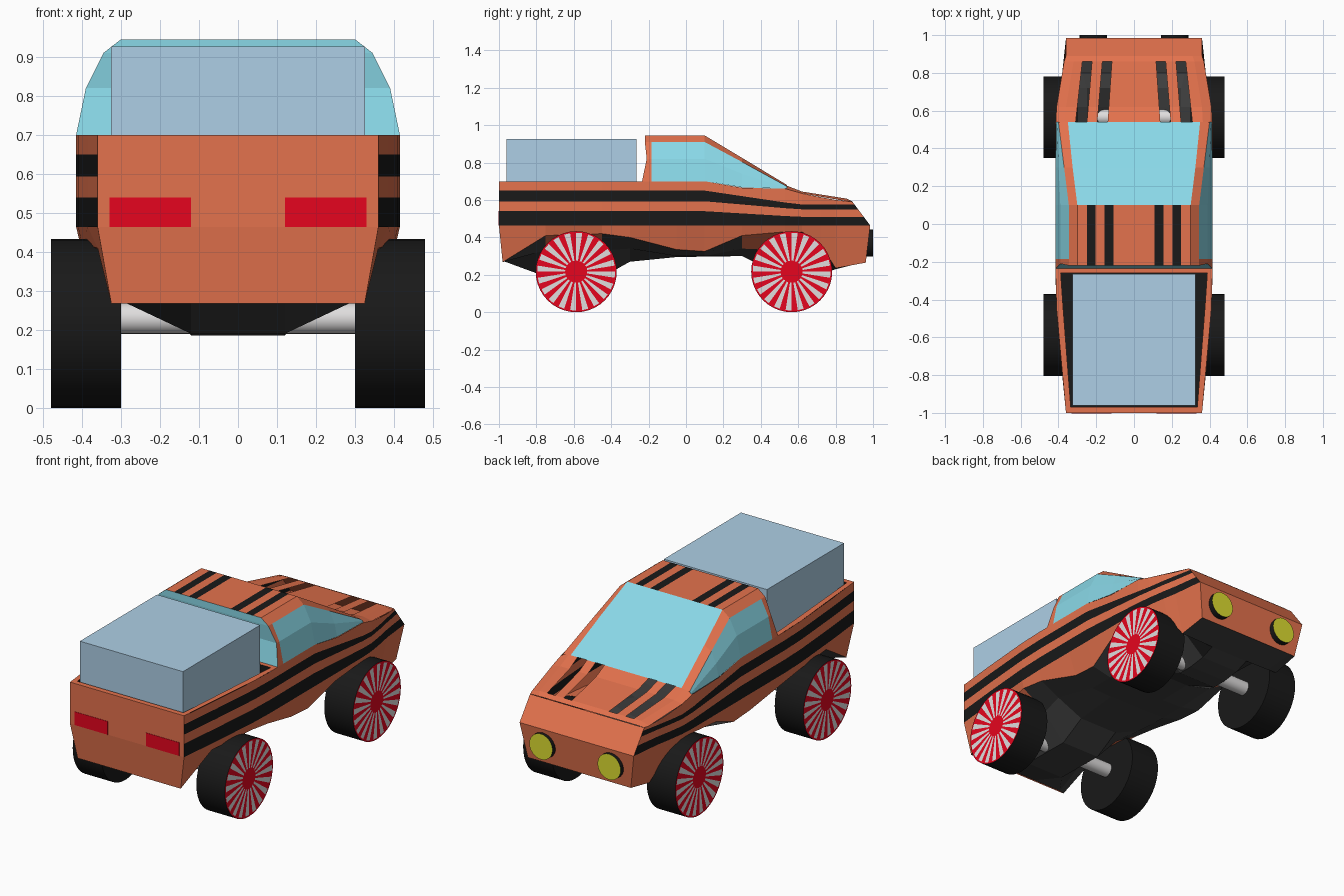
import bpy, bmesh, math
from mathutils import Matrix

cube = bpy.data.objects.get("Cube")
if cube:
    bpy.data.objects.remove(cube, do_unlink=True)


def material(name, red, green, blue):
    """Flat material from 0-255 screen values, stored as linear colour."""
    rgb = [((c / 255 + 0.055) / 1.055) ** 2.4 for c in (red, green, blue)]
    mat = bpy.data.materials.new(name)
    mat.use_nodes = True
    mat.diffuse_color = (*rgb, 1)
    mat.node_tree.nodes["Principled BSDF"].inputs["Base Color"].default_value = (*rgb, 1)
    return mat


orange = material("orange paint", 228, 114, 77)
black = material("black", 25, 25, 25)
chassis_grey = material("chassis dark grey", 62, 62, 62)
glass = material("cyan glass", 138, 217, 232)
red = material("red", 230, 4, 30)
silver = material("silver", 224, 222, 222)
cargo_grey = material("blue grey", 174, 207, 230)
yellow = material("lamp yellow", 220, 220, 48)


def finish(name, bm, mats, mirror=False, smooth=False):
    mesh = bpy.data.meshes.new(name)
    bm.to_mesh(mesh)
    bm.free()
    for mat in mats:
        mesh.materials.append(mat)
    obj = bpy.data.objects.new(name, mesh)
    bpy.context.collection.objects.link(obj)
    if mirror:
        obj.modifiers.new("Mirror", "MIRROR").use_axis[0] = True
    if smooth:
        bpy.ops.object.select_all(action="DESELECT")
        obj.select_set(True)
        bpy.context.view_layer.objects.active = obj
        bpy.ops.object.shade_smooth_by_angle(angle=math.radians(35))
    return obj


def grid(name, rows, rule, mirror=True, smooth=False):
    """Skin rows of points; rule(i, j) gives each face's material, or None for a gap."""
    bm = bmesh.new()
    mats = []
    verts = [[bm.verts.new(p) for p in row] for row in rows]
    for i in range(len(rows) - 1):
        for j in range(len(rows[0]) - 1):
            mat = rule(i, j)
            if mat is None:
                continue
            if mat not in mats:
                mats.append(mat)
            face = bm.faces.new((verts[i][j], verts[i][j + 1],
                                 verts[i + 1][j + 1], verts[i + 1][j]))
            face.material_index = mats.index(mat)
    bmesh.ops.remove_doubles(bm, verts=bm.verts, dist=0.0001)
    bmesh.ops.dissolve_degenerate(bm, edges=bm.edges, dist=0.0001)
    bmesh.ops.recalc_face_normals(bm, faces=bm.faces)
    return finish(name, bm, mats, mirror, smooth)


def box(name, mat, low, high, mirror=False):
    bm = bmesh.new()
    bmesh.ops.create_cube(bm, size=1)
    for v in bm.verts:
        v.co = [a + (b - a) * (c + 0.5) for a, b, c in zip(low, high, v.co)]
    return finish(name, bm, [mat], mirror)


def cylinder(name, mats, axis, radius, length, centre, mirror=False, cap_rule=None):
    bm = bmesh.new()
    turn = Matrix.Rotation(math.pi / 2, 4, axis)
    bmesh.ops.create_cone(bm, cap_ends=True, segments=24, radius1=radius, radius2=radius,
                          depth=length, matrix=Matrix.Translation(centre) @ turn)
    bm.normal_update()
    for face in bm.faces:
        if cap_rule and cap_rule(face.normal):
            face.material_index = 1
    return finish(name, bm, mats, mirror, smooth=True)


# Body shell: y, half width, rim height, sill x, sill z, belly x, belly z, keel z
STATIONS = [
    (-1.0, .36, .70, .325, .268, .30, .275, .275),
    (-.75, .385, .70, .36, .41, .26, .33, .19),
    (-.45, .41, .70, .40, .42, .25, .33, .186),
    (-.30, .415, .70, .40, .40, .28, .34, .27),
    (-.05, .415, .70, .37, .335, .25, .30, .295),
    (.10, .415, .70, .37, .325, .25, .30, .297),
    (.30, .415, .665, .40, .41, .28, .34, .30),
    (.53, .415, .66, .40, .43, .25, .33, .186),
    (.62, .41, .635, .40, .43, .25, .33, .186),
    (.72, .395, .615, .37, .36, .25, .31, .20),
    (.80, .38, .60, .33, .235, .27, .233, .23),
    (.985, .36, .59, .325, .265, .29, .268, .27),
]
WAIST = .464


def shell_row(station):
    y, w, rim, sill_x, sill_z, belly_x, belly_z, keel = station
    t = min(max((y - .1) / .5, 0), 1)
    bands = [a + (b - a) * t for a, b in ((.65, .576), (.593, .55), (.54, .51))]
    points = [(w, z) for z in (rim, *bands, WAIST)]
    points += [(sill_x, sill_z), (belly_x, belly_z), (.12, keel), (0, keel)]
    row = []
    for x, z in points:
        shift = 0
        if y > .9:      # raked nose
            shift = -.75 * (z - WAIST) if z > WAIST else -.12 * (WAIST - z)
        elif y <= -1:   # tucked tail
            shift = .1 * max(WAIST - z, 0)
        row.append((x, y + shift, z))
    return row


def shell_rule(i, j):
    if j in (1, 3):
        return black
    painted_arch = j == 5 and i in (1, 6)
    return chassis_grey if j > 4 and not painted_arch else orange


shell = [shell_row(s) for s in STATIONS]
grid("body_shell", shell, shell_rule)


def end_panel(name, row, mat):
    grid(name, [row, [(0, y, z) for x, y, z in row]], lambda i, j: mat)


end_panel("tail_panel", shell[0], orange)
end_panel("nose_panel", shell[-1], orange)

# Hood with open slots along its length
hood = []
for y, w, edge, top in ((.53, .415, .66, .68), (.62, .41, .635, .645),
                        (.86, .37, .593, .607), (.89, .36, .59, .592)):
    t = (y - .53) / .36
    slots = [a + (b - a) * t for a, b in
             ((.31, .27), (.25, .22), (.195, .165), (.14, .115))]
    inner = [w - .05] + slots + [0]
    hood.append([(w, y, edge)] + [(x, y, top) for x in inner])
grid("hood", hood, lambda i, j: None if j in (2, 4) and i < 2 else orange)

# Cabin: window sides, striped roof and windshield
CABIN = [
    (-.22, (.415, .70), (.39, .82), (.345, .91), (.30, .945)),
    (-.185, (.415, .70), (.39, .82), (.345, .91), (.30, .945)),
    (.10, (.415, .70), (.39, .82), (.345, .91), (.30, .945)),
    (.30, (.415, .667), (.399, .74), (.37, .803), (.325, .825)),
    (.54, (.413, .66), (.408, .665), (.40, .672), (.35, .68)),
]
cabin = []
for y, *side in CABIN:
    row = [(x, y, z) for x, z in side]
    top_x, top_z = side[-1]
    row += [(top_x * k, y, top_z) for k in (.83, .68, .52, .36, 0)]
    cabin.append(row)
cabin[0][0] = (.415, -.235, .70)
cabin[0][1] = (.39, -.21, .82)


def cabin_rule(i, j):
    if j < 2:
        return glass if i else orange
    if j > 2 and i > 1:
        return glass
    return black if j in (4, 6) else orange


grid("cabin", cabin, cabin_rule)
end_panel("rear_window", cabin[0][:4], glass)

# Cargo bed: painted rim around a black well
RIM, FLOOR = .70, .46
bed = []
for y, outer, inner, depth in ((-1, .36, .335, RIM), (-.97, .363, .335, RIM),
                               (-.97, .363, .335, FLOOR), (-.45, .41, .375, FLOOR),
                               (-.26, .415, .388, FLOOR), (-.26, .415, .388, RIM),
                               (-.23, .415, .388, RIM)):
    bed.append([(outer, y, RIM), (inner, y, RIM), (inner, y, depth), (0, y, depth)])
grid("cargo_bed", bed, lambda i, j: orange if j == 0 or i in (0, 5) else black)
box("cargo_box", cargo_grey, (-.325, -.96, FLOOR), (.325, -.265, .927))

# Lights
box("tail_lights", red, (.12, -1.002, .464), (.33, -.999, .54), mirror=True)
cylinder("headlights", [black, yellow], "X", .073, .04, (.215, .98, .37),
         mirror=True, cap_rule=lambda n: n.y > .9)

# Wheels with spoked faces, and axles
SEGMENTS = 40
RADIUS = .2165
RINGS = [(.30, 0), (.30, RADIUS), (.48, RADIUS), (.48, .208), (.48, .059), (.48, 0)]


def wheel_rule(i, j):
    if i < 2:
        return black
    return silver if i == 3 and j % 2 else red


for label, y in (("rear", -.587), ("front", .565)):
    rings = []
    for x, r in RINGS:
        angles = [2 * math.pi * k / SEGMENTS for k in range(SEGMENTS + 1)]
        rings.append([(x, y + r * math.cos(a), RADIUS + r * math.sin(a)) for a in angles])
    grid(label + "_wheels", rings, wheel_rule, smooth=True)
    cylinder(label + "_axle", [silver], "Y", .04, .62, (0, y, .23))
